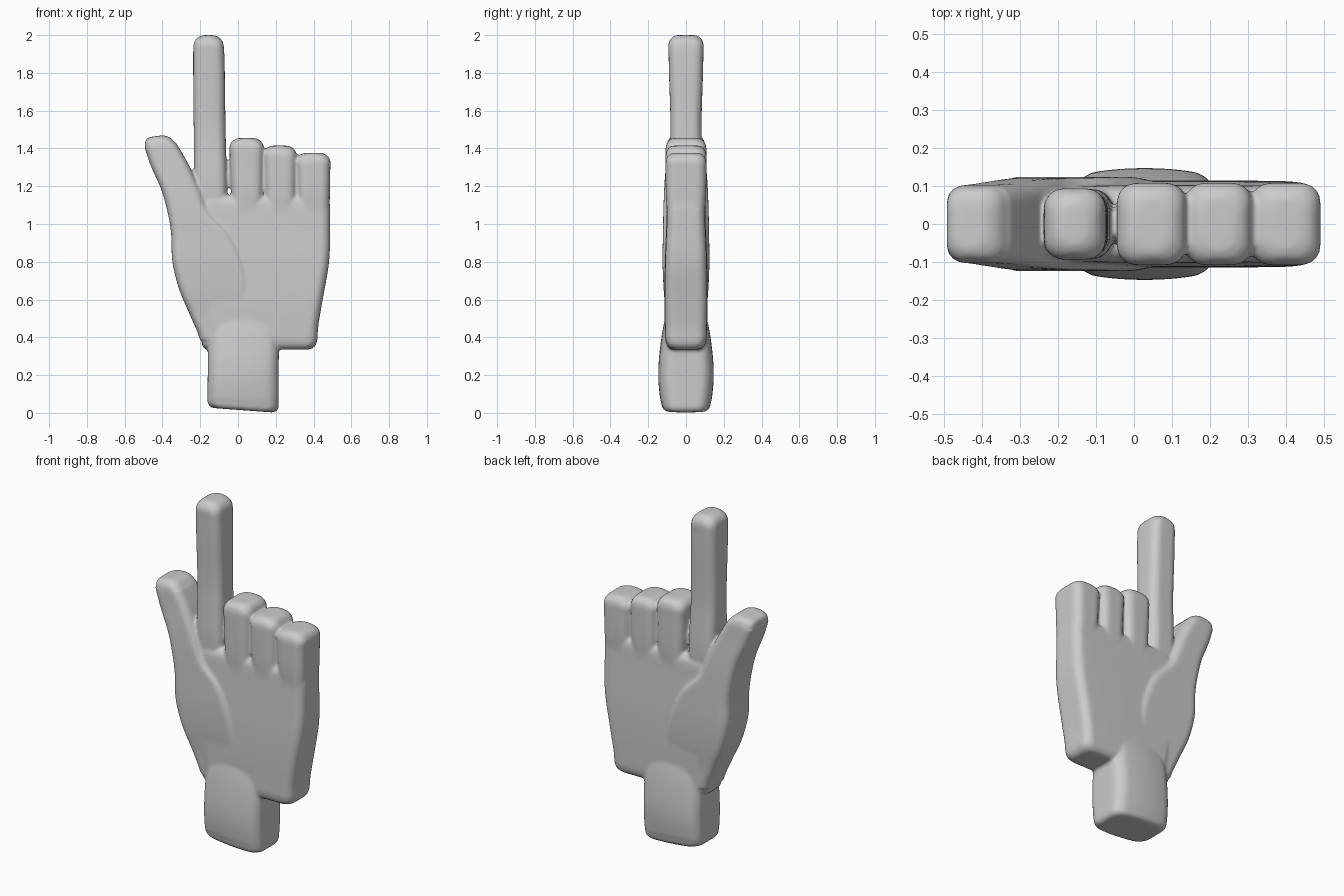
import bpy, bmesh, math
from mathutils import Vector

if "Cube" in bpy.data.objects:
    bpy.data.objects.remove(bpy.data.objects["Cube"])

skin = bpy.data.materials.new("plain grey")
skin.use_nodes = True
grey = (0.6, 0.6, 0.6, 1)
skin.diffuse_color = grey
skin.node_tree.nodes["Principled BSDF"].inputs["Base Color"].default_value = grey


def catmull(stations, steps=6):
    """Smoothly resample stations of (left x, left z, right x, right z, half depth)."""
    pts = [Vector(s) for s in stations]
    pts = [pts[0] * 2 - pts[1]] + pts + [pts[-1] * 2 - pts[-2]]
    out = []
    for a, b, c, d in zip(pts, pts[1:], pts[2:], pts[3:]):
        for i in range(steps):
            t = i / steps
            out.append(b + (c - a) * (t / 2) + (a * 2 - b * 5 + c * 4 - d) * (t * t / 2)
                       + (b * 3 - a - c * 3 + d) * (t ** 3 / 2))
    return out + [pts[-2]]


def section(hw, hd, r, lens):
    """Rounded rectangle, optionally thinner towards its sides."""
    r = min(r, hw * 0.98, hd * 0.98)
    pts = []
    for k, (sx, sy) in enumerate([(1, 1), (-1, 1), (-1, -1), (1, -1)]):
        for i in range(7):
            a = math.radians(90 * k + 15 * i)
            pts.append((sx * (hw - r) + r * math.cos(a), sy * (hd - r) + r * math.sin(a)))
        # points along the broad faces
        if k % 2 == 0:
            for i in range(1, 12):
                pts.append((sx * (hw - r) * (1 - i / 6), sy * hd))
    return [(x, y * (1 - lens * (x / hw) ** 2)) for x, y in pts]


def loft(bm, stations, corner=0.05, cap=0.05, lens=0.0):
    """Skin rounded sections along a path and round off both ends."""
    path = []
    for s in catmull(stations):
        left, right = Vector((s[0], 0, s[1])), Vector((s[2], 0, s[3]))
        path.append(((left + right) / 2, (right - left) / 2, s[4]))

    def end_rings(end, inner):
        centre, axis, depth = end
        out = (centre - inner[0]).normalized()
        for i in range(6):
            a = math.pi / 2 * i / 5
            inset = cap * (1 - math.cos(a))
            yield (centre + out * cap * (math.sin(a) - 1),
                   axis * (1 - inset / axis.length), depth - inset * 0.8)

    first, last = path[0], path[-1]
    body = [p for p in path if (p[0] - first[0]).length > cap * 1.05
            and (p[0] - last[0]).length > cap * 1.05]
    rings = (list(end_rings(first, body[0]))[::-1] + body
             + list(end_rings(last, body[-1])))
    loops = []
    for centre, axis, depth in rings:
        hw = axis.length
        loops.append([bm.verts.new(centre + axis * (x / hw) + Vector((0, y, 0)))
                      for x, y in section(hw, depth, corner, lens)])
    new = []
    for a, b in zip(loops, loops[1:]):
        n = len(a)
        new += [bm.faces.new((a[i], a[(i + 1) % n], b[(i + 1) % n], b[i])) for i in range(n)]
    new += [bm.faces.new(loops[0][::-1]), bm.faces.new(loops[-1])]
    bmesh.ops.recalc_face_normals(bm, faces=new)


bm = bmesh.new()

# Wrist, lens shaped with a slightly tilted end
loft(bm, [(-0.162, 0.028, 0.215, 0.0, 0.13), (-0.16, 0.2, 0.215, 0.2, 0.147),
          (-0.155, 0.4, 0.215, 0.4, 0.13), (-0.13, 0.62, 0.2, 0.62, 0.085)],
     corner=0.06, cap=0.035, lens=0.14)

# Palm
loft(bm, [(-0.16, 0.34, 0.42, 0.335, 0.108), (-0.17, 0.45, 0.424, 0.45, 0.112),
          (-0.19, 0.6, 0.448, 0.6, 0.115), (-0.2, 0.8, 0.482, 0.8, 0.112),
          (-0.21, 1.0, 0.488, 1.0, 0.104), (-0.2, 1.15, 0.488, 1.15, 0.1)], lens=0.03)

# Pointing finger
loft(bm, [(-0.2, 0.95, -0.055, 0.95, 0.08), (-0.228, 1.2, -0.058, 1.2, 0.092),
          (-0.234, 1.5, -0.066, 1.5, 0.082), (-0.237, 1.8, -0.07, 1.8, 0.09),
          (-0.237, 2.0, -0.076, 2.0, 0.094)], cap=0.06)

# Three folded fingers
for left, right, top in [(-0.046, 0.137, 1.455), (0.133, 0.31, 1.415), (0.306, 0.49, 1.377)]:
    loft(bm, [(left + 0.016, 0.95, right - 0.006, 0.95, 0.09),
              (left + 0.01, 1.15, right - 0.004, 1.15, 0.106),
              (left, top, right, top, 0.108)], cap=0.055)

# Thumb and its pad
loft(bm, [(-0.51, 1.455, -0.355, 1.475, 0.1), (-0.462, 1.31, -0.27, 1.33, 0.106),
          (-0.405, 1.18, -0.208, 1.2, 0.115), (-0.37, 1.05, -0.145, 1.06, 0.12),
          (-0.353, 0.94, -0.04, 0.95, 0.122), (-0.347, 0.8, 0.033, 0.8, 0.124),
          (-0.31, 0.65, 0.066, 0.65, 0.118), (-0.255, 0.52, 0.05, 0.52, 0.106),
          (-0.205, 0.4, 0.0, 0.4, 0.1), (-0.205, 0.335, -0.04, 0.335, 0.095)], corner=0.045)

mesh = bpy.data.meshes.new("hand")
bm.to_mesh(mesh)
bm.free()
mesh.materials.append(skin)
hand = bpy.data.objects.new("hand", mesh)
bpy.context.collection.objects.link(hand)

# Merge the overlapping parts into one soft skin
merge = hand.modifiers.new("merge", 'REMESH')
merge.mode = 'VOXEL'
merge.voxel_size = 0.009
merge.use_smooth_shade = True
soften = hand.modifiers.new("soften", 'SMOOTH')
soften.factor = 0.5
soften.iterations = 5
